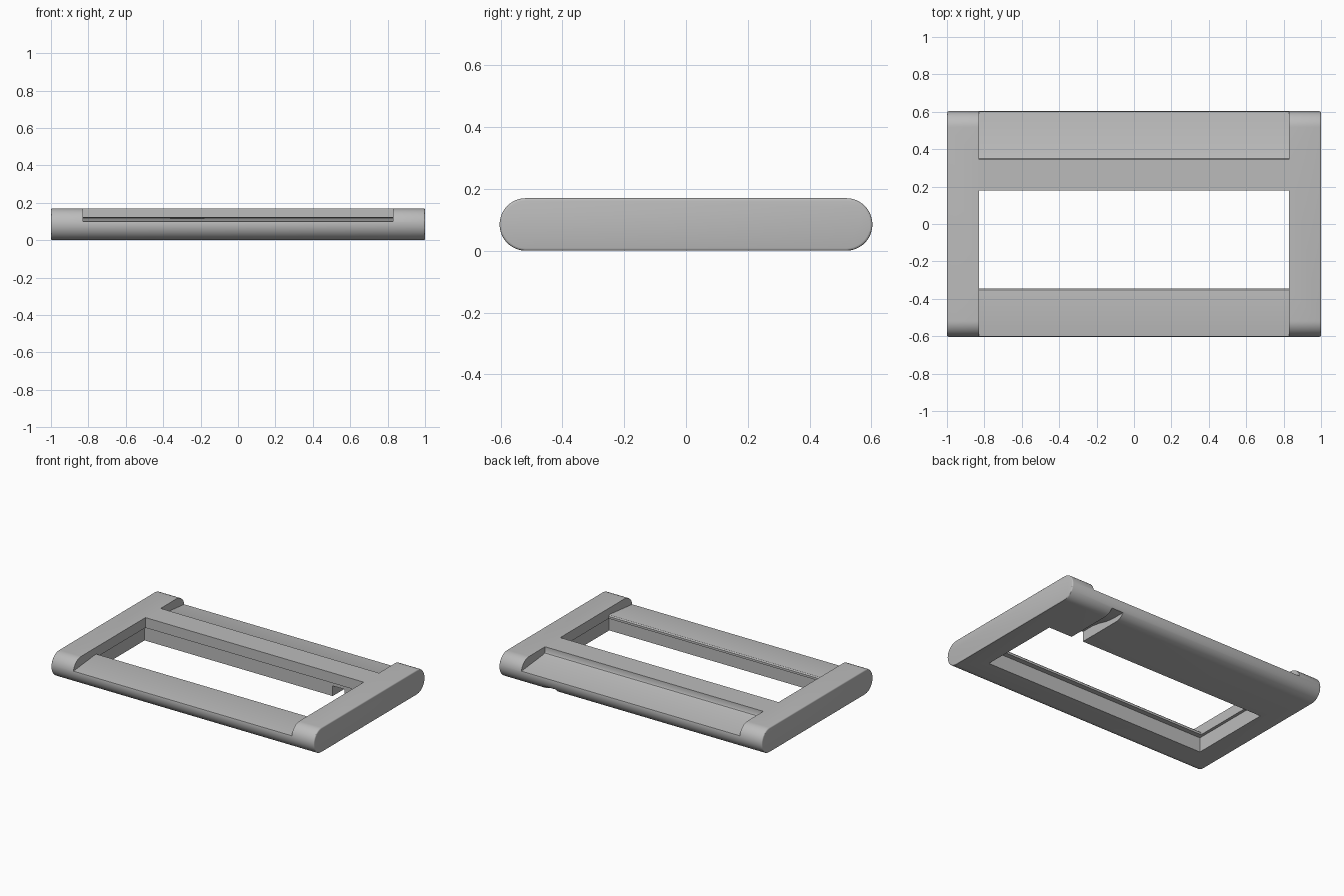
import bpy
import bmesh
import math

cube = bpy.data.objects.get("Cube")
if cube:
    bpy.data.objects.remove(cube, do_unlink=True)

HEIGHT = 0.17
HALF_DEPTH = 0.603
INNER = 0.83          # inner face of the side rails

grey = bpy.data.materials.new("plain_grey")
grey.use_nodes = True
grey.diffuse_color = (0.5, 0.5, 0.5, 1)
grey.node_tree.nodes["Principled BSDF"].inputs["Base Color"].default_value = (0.5, 0.5, 0.5, 1)


def prism(name, profile, x0, x1, bevel=0):
    """Extrude a (y, z) profile along x, optionally rounding its end rims."""
    bm = bmesh.new()
    base = bm.faces.new([bm.verts.new((x0, y, z)) for y, z in profile])
    out = bmesh.ops.extrude_face_region(bm, geom=[base])
    moved = [v for v in out["geom"] if isinstance(v, bmesh.types.BMVert)]
    bmesh.ops.translate(bm, verts=moved, vec=(x1 - x0, 0, 0))
    bmesh.ops.recalc_face_normals(bm, faces=bm.faces)
    if bevel:
        rims = [e for e in bm.edges if abs(e.verts[0].co.x - e.verts[1].co.x) < 1e-6]
        bmesh.ops.bevel(bm, geom=rims, offset=bevel, segments=3, profile=0.5, affect='EDGES')
    mesh = bpy.data.meshes.new(name)
    bm.to_mesh(mesh)
    bm.free()
    mesh.materials.append(grey)
    obj = bpy.data.objects.new(name, mesh)
    bpy.context.collection.objects.link(obj)
    return obj


def rectangle(y0, y1, z0, z1):
    return [(y0, z0), (y1, z0), (y1, z1), (y0, z1)]


# Slab with fully rounded front and back edges
radius = HEIGHT / 2
steps = 24
outline = []
for side in (1, -1):
    for i in range(steps + 1):
        a = math.pi * (i / steps - 0.5)
        outline.append((side * (HALF_DEPTH - radius + radius * math.cos(a)),
                        radius + side * radius * math.sin(a)))
frame = prism("frame", outline, -1, 1, bevel=0.008)

cutters = [
    # Window through the frame, wider below the lip
    prism("window_cutter", rectangle(-0.345, 0.18, -0.1, 0.3), -INNER, INNER),
    prism("lower_window_cutter", rectangle(-0.38, 0.2, -0.1, 0.1), -0.85, 0.85),
    # Sloping front recess with an eased rear edge
    prism("front_recess_cutter",
          [(-0.7, 0.09), (-0.362, 0.124), (-0.352, 0.122), (-0.345, 0.115),
           (-0.33, 0.115), (-0.33, 0.3), (-0.7, 0.3)], -INNER, INNER),
    # Sloping back recess with a filleted foot
    prism("back_recess_cutter",
          [(0.7, 0.09), (0.362, 0.124), (0.35, 0.129), (0.345, 0.138),
           (0.345, 0.3), (0.7, 0.3)], -INNER, INNER),
    # Cable channel under the back beam
    prism("cable_channel_cutter",
          [(0.15, -0.1), (0.7, -0.1), (0.7, 0.035), (0.5, 0.035), (0.43, 0.042),
           (0.36, 0.06), (0.29, 0.07), (0.15, 0.07)], 0.58, 0.67),
]

bpy.ops.object.select_all(action='DESELECT')
frame.select_set(True)
bpy.context.view_layer.objects.active = frame
for cutter in cutters:
    mod = frame.modifiers.new(cutter.name, 'BOOLEAN')
    mod.operation = 'DIFFERENCE'
    mod.solver = 'EXACT'
    mod.object = cutter
    bpy.ops.object.modifier_apply(modifier=mod.name)
for cutter in cutters:
    bpy.data.objects.remove(cutter, do_unlink=True)

bpy.ops.object.shade_smooth_by_angle(angle=math.radians(30))
